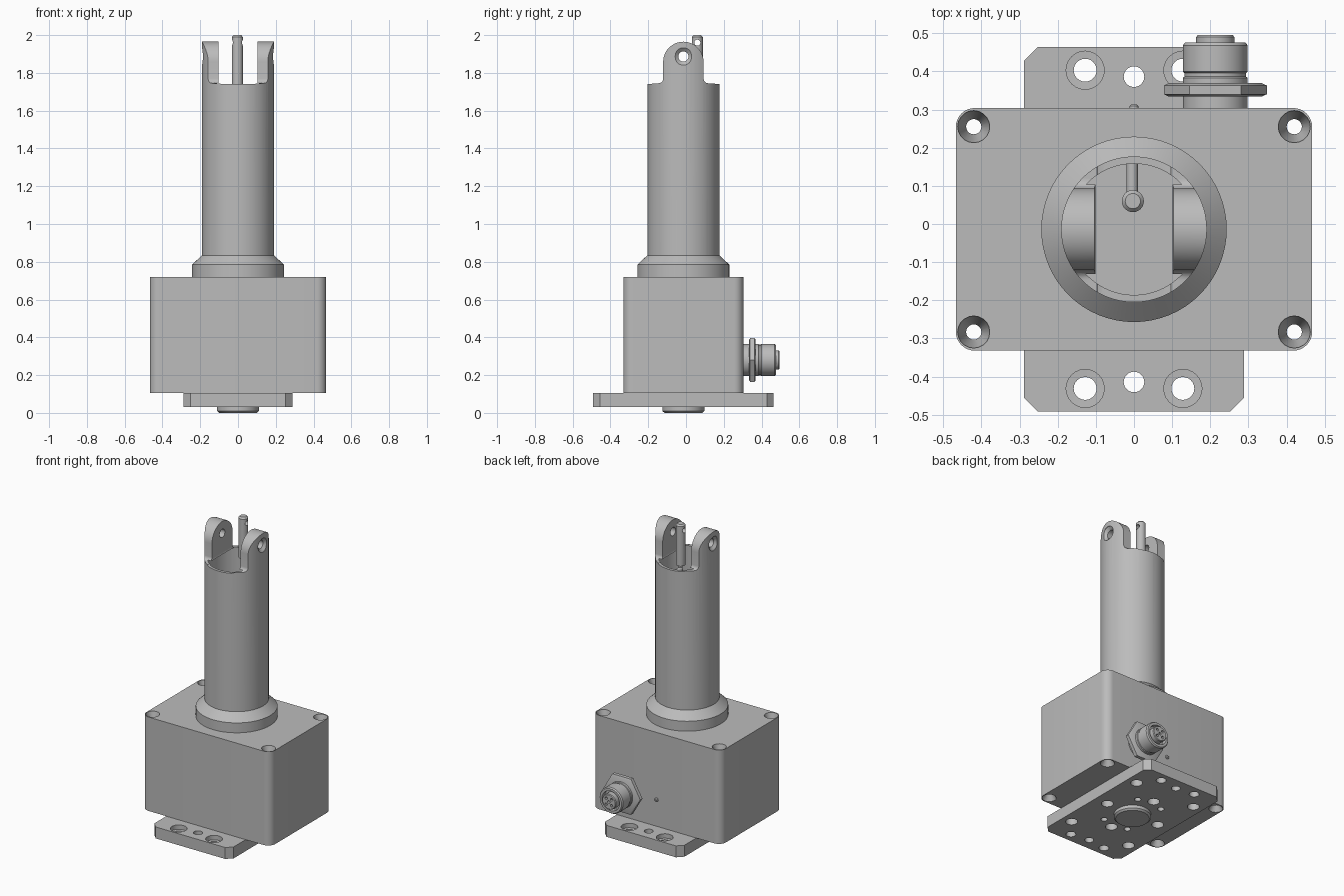
import bpy, bmesh, math
from mathutils import Matrix, Vector

old = bpy.data.objects.get("Cube")
if old:
    bpy.data.objects.remove(old, do_unlink=True)

grey = bpy.data.materials.new("satin grey")
GREY = (0.5, 0.5, 0.5, 1)
grey.diffuse_color = GREY
grey.use_nodes = True
grey.node_tree.nodes["Principled BSDF"].inputs["Base Color"].default_value = GREY

CY = -0.014                                   # shared centre line in y
TO_X = Matrix.Rotation(math.pi / 2, 4, 'Y')   # local z -> +x
TO_Y = Matrix.Rotation(-math.pi / 2, 4, 'X')  # local z -> +y


def solid(name, rings, spots=((0, 0, 0),), turn=Matrix()):
    """Skin stacked rings of points into a closed solid, once per spot."""
    bm = bmesh.new()
    for spot in spots:
        place = Matrix.Translation(spot) @ turn
        loops = [[bm.verts.new(place @ Vector(p)) for p in ring] for ring in rings]
        n = len(loops[0])
        for a, b in zip(loops, loops[1:]):
            for i in range(n):
                j = (i + 1) % n
                bm.faces.new((a[i], a[j], b[j], b[i]))
        bm.faces.new(loops[0][::-1])
        bm.faces.new(loops[-1])
    bmesh.ops.recalc_face_normals(bm, faces=bm.faces)
    mesh = bpy.data.meshes.new(name)
    bm.to_mesh(mesh)
    bm.free()
    mesh.materials.append(grey)
    ob = bpy.data.objects.new(name, mesh)
    bpy.context.scene.collection.objects.link(ob)
    return ob


def lathe(name, profile, spots, turn=Matrix(), n=48, phase=0):
    """Turn a (radius, height) profile around local z."""
    angles = [phase + 2 * math.pi * i / n for i in range(n)]
    return solid(name, [[(r * math.cos(a), r * math.sin(a), z) for a in angles]
                        for r, z in profile], spots, turn)


def prism(name, outline, z0, z1, spots=((0, 0, 0),), turn=Matrix()):
    return solid(name, [[(x, y, z) for x, y in outline] for z in (z0, z1)], spots, turn)


def rounded(hx, hy, r, steps):
    """Rectangle outline with rounded corners (one step gives a chamfer)."""
    pts = []
    for q, (sx, sy) in enumerate(((1, 1), (-1, 1), (-1, -1), (1, -1))):
        for i in range(steps + 1):
            a = math.pi / 2 * (q + i / steps)
            pts.append((sx * (hx - r) + r * math.cos(a), sy * (hy - r) + r * math.sin(a)))
    return pts


def combine(ob, operation, *cutters):
    """Apply boolean cutters and discard them."""
    for c in cutters:
        c.hide_render = True
        mod = ob.modifiers.new("cut", 'BOOLEAN')
        mod.operation, mod.object, mod.solver = operation, c, 'EXACT'
        bpy.context.view_layer.update()
        dg = bpy.context.evaluated_depsgraph_get()
        mesh = bpy.data.meshes.new_from_object(ob.evaluated_get(dg))
        ob.modifiers.clear()
        ob.data = mesh
        bpy.data.objects.remove(c, do_unlink=True)


def four(dx, dy, cy=CY):
    return [(sx * dx, cy + sy * dy, 0) for sx in (-1, 1) for sy in (-1, 1)]


parts = []

# Mounting plate with countersunk, plain and blind holes
plate = prism("mounting_plate", rounded(0.288, 0.478, 0.036, 1), 0.03, 0.105, [(0, CY, 0)])
combine(plate, 'DIFFERENCE',
        lathe("screw_cut", [(0.03, 0), (0.03, 0.075), (0.05, 0.076), (0.05, 0.12)],
              four(0.128, 0.417), n=24),
        lathe("dowel_cut", [(0.027, 0), (0.027, 0.12)],
              [(0, CY + s * 0.4, 0) for s in (-1, 1)], n=24),
        lathe("large_cut", [(0.036, 0), (0.036, 0.1)],
              four(0.22, 0.3) + [(0, CY + 0.195, 0), (0, CY - 0.195, 0),
                                 (0.195, CY, 0), (-0.195, CY, 0)], n=24),
        lathe("small_cut", [(0.02, 0), (0.02, 0.1)], four(0.09, 0.155), n=20))
parts.append(plate)

# Centring boss underneath
parts.append(lathe("centring_boss", [(0.1, 0), (0.111, 0.01), (0.111, 0.05)], [(0, CY, 0)]))

# Housing with rounded uprights and countersunk corner screw holes
housing = prism("housing", rounded(0.467, 0.318, 0.05, 8), 0.105, 0.72, [(0, CY, 0)])
combine(housing, 'DIFFERENCE',
        lathe("corner_cut", [(0.042, 0.09), (0.042, 0.11), (0.02, 0.145), (0.02, 0.675),
                             (0.042, 0.715), (0.042, 0.74)], four(0.42, 0.269), n=20))
parts.append(housing)

# Collar on the housing
parts.append(lathe("collar", [(0.243, 0.71), (0.243, 0.785), (0.19, 0.835)],
                   [(0, CY, 0)], n=64))

# Tube: side outline of shoulders and rounded lugs, cut from a round column
RIM, LUG, LUG_Z, FIL = 1.745, 0.107, 1.858, 0.025
half = [(0.25, 0.8), (0.25, RIM)]
for i in range(6):
    a = math.pi / 2 * i / 5
    half.append((LUG + FIL - FIL * math.sin(a), RIM + FIL - FIL * math.cos(a)))
for i in range(12):
    a = math.pi / 2 * i / 12
    half.append((LUG * math.cos(a), LUG_Z + LUG * math.sin(a)))
outline = half + [(0, LUG_Z + LUG)] + [(-y, z) for y, z in reversed(half)]
tube = lathe("tube", [(0.191, 0.8), (0.191, 2.1)], [(0, CY, 0)], n=64)
lug_shape = solid("lug_shape", [[(x, y, z) for y, z in outline] for x in (-0.3, 0.3)],
                  [(0, CY, 0)])
combine(tube, 'INTERSECT', lug_shape)

# Clevis slot with rounded floor corners, round bore and cross holes
slot = [(0.104, 2.1), (-0.104, 2.1)]
slot += [(-0.084 - 0.02 * math.cos(a), 1.76 - 0.02 * math.sin(a)) for a in (0, 0.5, 1, 1.57)]
slot += [(-x, z) for x, z in reversed(slot[2:])]
lug_hole = [(0.027, 0.05), (0.027, 0.172), (0.046, 0.188), (0.046, 0.25)]
combine(tube, 'DIFFERENCE',
        solid("slot_cut", [[(x, y, z) for x, z in slot] for y in (-0.4, 0.4)]),
        lathe("bore_cut", [(0.172, 0.9), (0.172, RIM + 0.005)], [(0, CY, 0)], n=64),
        lathe("lug_cut", lug_hole, [(0, CY, 1.887)], TO_X, n=24),
        lathe("lug_cut", lug_hole, [(0, CY, 1.887)], TO_X.inverted(), n=24))
parts.append(tube)

# Eyelet pin standing between the lugs, with its side arm
pin = lathe("eyelet_pin", [(0.012, 1.69), (0.012, 1.725), (0.029, 1.73), (0.029, 1.99),
                           (0.02, 2.0)], [(-0.003, 0.06, 0)], n=24)
combine(pin, 'DIFFERENCE',
        lathe("eyelet_cut", [(0.016, -0.1), (0.016, 0.1)], [(0, 0.06, 1.96)], TO_X, n=20))
parts.append(pin)
parts.append(lathe("pin_arm", [(0.015, 0), (0.015, 0.11)], [(-0.005, 0.06, 1.7)], TO_Y, n=16))

# Connector on the back: hex nut, threaded sleeve, socket insert
SOCKET = (0.213, 0, 0.28)
parts.append(lathe("connector_base", [(0.085, 0.29), (0.085, 0.335), (0.1, 0.336),
                                      (0.1, 0.34)], [SOCKET], TO_Y))
parts.append(lathe("connector_nut", [(0.122, 0.334), (0.135, 0.34), (0.135, 0.363),
                                     (0.122, 0.369)], [SOCKET], TO_Y, n=6))
parts.append(lathe("connector_sleeve", [
    (0.085, 0.36), (0.085, 0.383), (0.081, 0.386), (0.081, 0.396), (0.085, 0.399),
    (0.085, 0.468), (0.079, 0.476), (0.064, 0.476), (0.064, 0.445)], [SOCKET], TO_Y))
insert = lathe("socket_insert", [(0.05, 0.43), (0.05, 0.49), (0.046, 0.495)], [SOCKET], TO_Y)
contacts = [(SOCKET[0] + 0.028 * math.cos(a), 0, SOCKET[2] + 0.028 * math.sin(a))
            for a in (math.pi / 4 + math.pi / 2 * k for k in range(4))]
combine(insert, 'DIFFERENCE',
        lathe("contact_cut", [(0.009, 0.47), (0.009, 0.52)], contacts + [SOCKET], TO_Y, n=12))
parts.append(insert)

# Small indicator bump on the back face
parts.append(lathe("indicator", [(0.012, 0.295), (0.012, 0.309), (0.007, 0.313)],
                   [(0, 0, 0.28)], TO_Y, n=16))

# Smooth the round surfaces, keep edges sharp
bpy.ops.object.select_all(action='DESELECT')
for ob in parts:
    ob.select_set(True)
bpy.context.view_layer.objects.active = parts[0]
bpy.ops.object.shade_smooth_by_angle(angle=math.radians(30))
